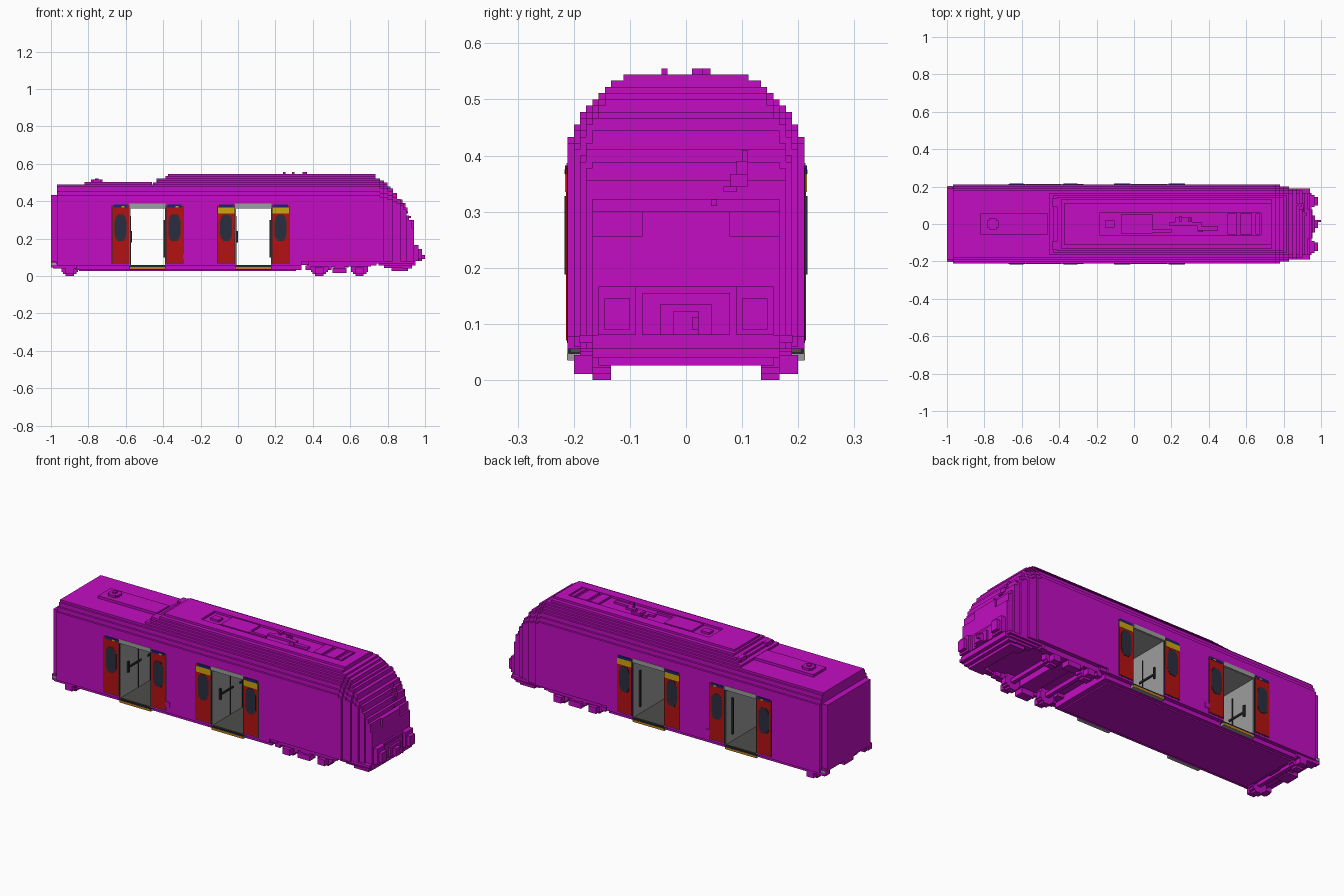
import bpy, bmesh

V = 1 / 90  # block size

if "Cube" in bpy.data.objects:
    bpy.data.objects.remove(bpy.data.objects["Cube"], do_unlink=True)


def material(name, rgb):
    m = bpy.data.materials.new(name)
    m.use_nodes = True
    m.diffuse_color = (*rgb, 1)
    m.node_tree.nodes["Principled BSDF"].inputs["Base Color"].default_value = (*rgb, 1)
    return m


MAGENTA = material("magenta", (0.54, 0.004, 0.54))
RED = material("red", (0.45, 0.006, 0.006))
SLATE = material("window slate", (0.023, 0.028, 0.05))
NAVY = material("navy", (0.012, 0.016, 0.17))
YELLOW = material("yellow", (0.6, 0.38, 0.004))
ORANGE = material("orange", (0.55, 0.22, 0.015))
GREY = material("light grey", (0.34, 0.34, 0.34))
DARK = material("dark grey", (0.075, 0.075, 0.07))
BLACK = material("seal black", (0.02, 0.022, 0.025))


def finish(name, bm, mat):
    bmesh.ops.recalc_face_normals(bm, faces=bm.faces[:])
    me = bpy.data.meshes.new(name)
    bm.to_mesh(me)
    bm.free()
    me.materials.append(mat)
    ob = bpy.data.objects.new(name, me)
    bpy.context.collection.objects.link(ob)
    return ob


def add_box(bm, x0, x1, y0, y1, z0, z1):
    vs = bmesh.ops.create_cube(bm, size=1)["verts"]
    for v in vs:
        v.co = (x1 if v.co.x > 0 else x0, y1 if v.co.y > 0 else y0, z1 if v.co.z > 0 else z0)


def boxes(name, mat, items, both=False):
    """Joined boxes (x0,x1,y0,y1,z0,z1), optionally mirrored across y."""
    bm = bmesh.new()
    for x0, x1, y0, y1, z0, z1 in items:
        add_box(bm, x0, x1, y0, y1, z0, z1)
        if both:
            add_box(bm, x0, x1, -y1, -y0, z0, z1)
    return finish(name, bm, mat)


# stepped roof arch: (half width, height) in blocks
STEPS = [(19, 39), (18, 41), (17, 43), (16, 44), (15, 45), (14, 46), (13, 47), (12, 48)]


def section(bm, x0, x1, top, inset, bottom, sink=0):
    half, prev = [], bottom
    for w, z in STEPS:
        z = min(round(z - sink), top)
        if z > prev:
            half += [(w - inset, prev), (w - inset, z)]
            prev = z
    half[-1] = (half[-1][0], top)
    ring = half + [(-y, z) for y, z in reversed(half)]
    vs = [bm.verts.new((x0, y * V, z * V)) for y, z in ring]
    f = bm.faces.new(vs)
    ext = bmesh.ops.extrude_face_region(bm, geom=[f], use_keep_orig=True)["geom"]
    for v in ext:
        if isinstance(v, bmesh.types.BMVert):
            v.co.x = x1


DOORS = [(-0.58, -0.387, False), (-0.015, 0.18, True)]  # opening start, end, yellow tops

# main body, slab by slab along its length, with gaps for the doorways
body = bmesh.new()
section(body, -1, -0.967, 39, 2, 6)
section(body, -0.967, -0.58, 44, 0, 5)
section(body, -0.58, -0.455, 44, 0, 33)
section(body, -0.455, -0.43, 45, 0, 33)
section(body, -0.43, -0.41, 46, 0, 33)
section(body, -0.41, -0.387, 47, 0, 33)
section(body, -0.387, -0.015, 48, 0, 5)
section(body, -0.015, 0.18, 48, 0, 33)
section(body, 0.18, 0.34, 48, 0, 5)
section(body, 0.34, 0.735, 48, 0, 7)
# rounded nose: slab end, top, side inset
x = 0.735
for x1, top, inset in [(0.76, 47, 0), (0.78, 46, 0), (0.80, 45, 1), (0.815, 43, 1), (0.83, 42, 1),
                       (0.85, 40, 2), (0.87, 37, 2), (0.885, 35, 3), (0.90, 32, 3), (0.915, 29, 4),
                       (0.93, 27, 4), (0.94, 23, 4), (0.95, 15, 5)]:
    section(body, x, x1, top, inset, 7, sink=(48 - top) * 0.35)
    x = x1
finish("body_shell", body, MAGENTA)

boxes("underframe", MAGENTA, [(-0.87, 0.34, -0.189, 0.189, 0.033, 0.056),
                              (-0.85, 0.31, -0.167, 0.167, 0.026, 0.034)])

# raised roof rim around a sunken equipment bay
T0, T1 = 48 * V, 49 * V
boxes("roof_rim", MAGENTA, [(-0.375, 0.735, 0.06, 0.111, T0, T1)], both=True)
boxes("roof_rim_ends", MAGENTA, [(-0.375, -0.185, -0.06, 0.06, T0, T1), (0.68, 0.735, -0.06, 0.06, T0, T1)])
boxes("roof_equipment", MAGENTA, [
    (-0.155, -0.105, -0.02, 0.02, T0, T1), (-0.07, 0.10, -0.052, 0.052, T0, T1),
    (0.10, 0.20, -0.045, -0.03, T0, T1), (0.19, 0.36, -0.012, 0.01, T0, T1),
    (0.22, 0.31, 0.01, 0.035, T0, T1), (0.34, 0.45, -0.035, -0.012, T0, T1),
    (0.50, 0.55, -0.055, 0.055, T0, T1), (0.57, 0.63, -0.055, 0.055, T0, T1),
    (0.65, 0.67, -0.055, 0.055, T0, T1),
    (0.24, 0.253, 0.011, 0.044, T1 - 0.005, T1 + V), (0.29, 0.303, 0.011, 0.03, T1 - 0.005, T1 + V),
    (0.345, 0.37, -0.044, -0.033, T0, T1 + V)])
boxes("rear_roof_unit", MAGENTA, [
    (-0.82, -0.46, -0.055, 0.055, 0.485, 0.503), (-0.785, -0.725, -0.02, 0.02, 0.50, 0.515),
    (-0.775, -0.735, -0.03, 0.03, 0.50, 0.515), (-0.765, -0.745, -0.01, 0.01, 0.51, 0.522)])
boxes("roof_step_blocks", MAGENTA, [(-0.435, -0.36, 0.09, 0.14, 0.49, 0.522)], both=True)

# nose fittings
boxes("nose_panel", MAGENTA, [(0.92, 0.94, -0.078, 0.078, 0.08, 0.30),
                              (0.94, 0.955, -0.078, 0.078, 0.08, 0.155)])
boxes("buffers", MAGENTA, [(0.94, 0.966, 0.09, 0.156, 0.08, 0.167),
                           (0.96, 0.985, 0.10, 0.145, 0.09, 0.145)], both=True)
boxes("front_coupler", MAGENTA, [(0.94, 0.967, -0.045, 0.045, 0.08, 0.135),
                                 (0.96, 0.985, -0.022, 0.022, 0.08, 0.123),
                                 (0.98, 1.0, 0.011, 0.022, 0.09, 0.112)])
boxes("wiper", MAGENTA, [(0.88, 0.925, 0.045, 0.055, 0.31, 0.322), (0.87, 0.91, 0.067, 0.09, 0.335, 0.345),
                         (0.87, 0.905, 0.078, 0.11, 0.345, 0.367), (0.86, 0.895, 0.09, 0.11, 0.367, 0.39),
                         (0.85, 0.88, 0.10, 0.11, 0.39, 0.41)])

# stepped plough skirt below the nose
boxes("nose_skirt", MAGENTA, [(0.72, 0.94, 0.167, 0.19, 0.066, 0.08), (0.75, 0.93, 0.155, 0.178, 0.055, 0.067),
                              (0.78, 0.92, 0.135, 0.167, 0.044, 0.056),
                              (0.82, 0.91, 0.11, 0.156, 0.026, 0.045)], both=True)
boxes("plough", MAGENTA, [(0.89, 0.95, -0.167, 0.167, 0.055, 0.08), (0.88, 0.93, -0.167, 0.167, 0.04, 0.056),
                          (0.85, 0.91, -0.156, 0.156, 0.026, 0.041)])

# bogies with stepped wheels
wheels = []
for cx in (-0.90, 0.435, 0.65):
    for h, z0, z1 in [(0.022, 0, V), (0.036, V, 2 * V), (0.045, 2 * V, 5 * V), (0.036, 5 * V, 7 * V)]:
        wheels.append((cx - h, cx + h, 0.134, 0.167, z0, z1))
    wheels.append((cx - 0.022, cx + 0.022, 0.16, 0.2, V, 4 * V))
    wheels.append((cx - 0.011, cx + 0.011, 0.0, 0.14, 3 * V, 5 * V))
boxes("wheels", MAGENTA, wheels, both=True)
boxes("bogie_frames", MAGENTA, [
    (0.37, 0.71, 0.15, 0.189, 0.05, 0.08), (0.505, 0.58, 0.15, 0.2, 0.015, 0.044),
    (0.515, 0.57, 0.15, 0.189, 0.04, 0.06), (0.36, 0.39, 0.155, 0.189, 0.033, 0.055),
    (0.48, 0.50, 0.155, 0.189, 0.033, 0.055), (0.70, 0.74, 0.155, 0.189, 0.055, 0.08),
    (0.34, 0.38, 0.12, 0.2, 0.06, 0.08)], both=True)
boxes("bogie_crossbeam", MAGENTA, [(0.50, 0.59, -0.16, 0.16, 0.045, 0.08)])

# rear end fittings
boxes("rear_steps", MAGENTA, [(-0.99, -0.86, 0.15, 0.2, 0.04, 0.067), (-1.0, -0.97, 0.17, 0.2, 0.045, 0.078)],
      both=True)
boxes("rear_step_tips", GREY, [(-0.998, -0.97, 0.195, 0.203, 0.06, 0.07)], both=True)
boxes("rear_coupler", MAGENTA, [(-1.0, -0.87, -0.04, 0.04, 0.045, 0.07)])

# doorways: lined vestibule, leaves, windows and sills
FACE = 19 * V
floors, lining, rails, sills, nosing = [], [], [], [], []
leaves, seals, windows, blue, yellow = [], [], [], [], []
for x0, x1, has_yellow in DOORS:
    floors.append((x0, x1, -0.205, 0.205, 0.05, 0.059))
    lining += [(x0, x0 + 0.004, -0.207, 0.207, 0.055, 0.37), (x1 - 0.004, x1, -0.207, 0.207, 0.055, 0.37),
               (x0, x1, -0.207, 0.207, 0.362, 0.37)]
    rails += [(x0 + 0.004, x0 + 0.014, 0.14, 0.15, 0.18, 0.24), (x0 + 0.004, x0 + 0.01, 0.03, 0.14, 0.2, 0.21),
              (x0 + 0.004, x0 + 0.007, 0.05, 0.055, 0.06, 0.32), (x1 - 0.012, x1 - 0.004, 0.15, 0.16, 0.1, 0.3)]
    sills.append((x0, x1, 0.18, FACE, 0.035, 0.046))
    nosing += [(x0, x1, FACE - 0.002, FACE + 0.001, 0.036, 0.047)]
    seals.append((x0, x1, 0.185, FACE, 0.046, 0.055))
    lining.append((x0, x1, FACE - 0.003, FACE + 0.002, 0.364, 0.387))
    lining.append((x0, x1, -FACE - 0.002, -FACE + 0.003, 0.364, 0.387))
    for a, b in [(x0 - 0.092, x0 - 0.004), (x1 + 0.004, x1 + 0.092)]:
        c = (a + b) / 2
        seals.append((a - 0.004, b + 0.004, FACE - 0.004, FACE + 0.001, 0.066, 0.378))
        leaves.append((a, b, FACE - 0.004, FACE + 0.003, 0.07, 0.378))
        for h, z0, z1 in [(0.018, 0.188, 0.328), (0.027, 0.199, 0.317), (0.032, 0.215, 0.30)]:
            windows.append((c - h, c + h, FACE, FACE + 0.005, z0, z1))
        blue.append((a + 0.006, b - 0.006, FACE - 0.004, FACE + 0.0045, 0.367, 0.382))
        if has_yellow:
            yellow.append((a, b, FACE, FACE + 0.0045, 0.335, 0.367))
        else:
            yellow.append((c + 0.005, c + 0.02, FACE, FACE + 0.005, 0.367, 0.375))

boxes("vestibule_floor", DARK, floors)
boxes("vestibule_lining", GREY, lining)
boxes("handrails", BLACK, rails, both=True)
boxes("door_sills", GREY, sills, both=True)
boxes("sill_nosing", ORANGE, nosing, both=True)
boxes("door_seals", BLACK, seals, both=True)
boxes("door_leaves", RED, leaves, both=True)
boxes("door_windows", SLATE, windows, both=True)
boxes("door_top_blue", NAVY, blue, both=True)
boxes("door_top_yellow", YELLOW, yellow, both=True)

# door control box beside the first doorway
boxes("door_control", MAGENTA, [(-0.295, -0.27, FACE - 0.004, FACE + 0.003, 0.09, 0.118)], both=True)
